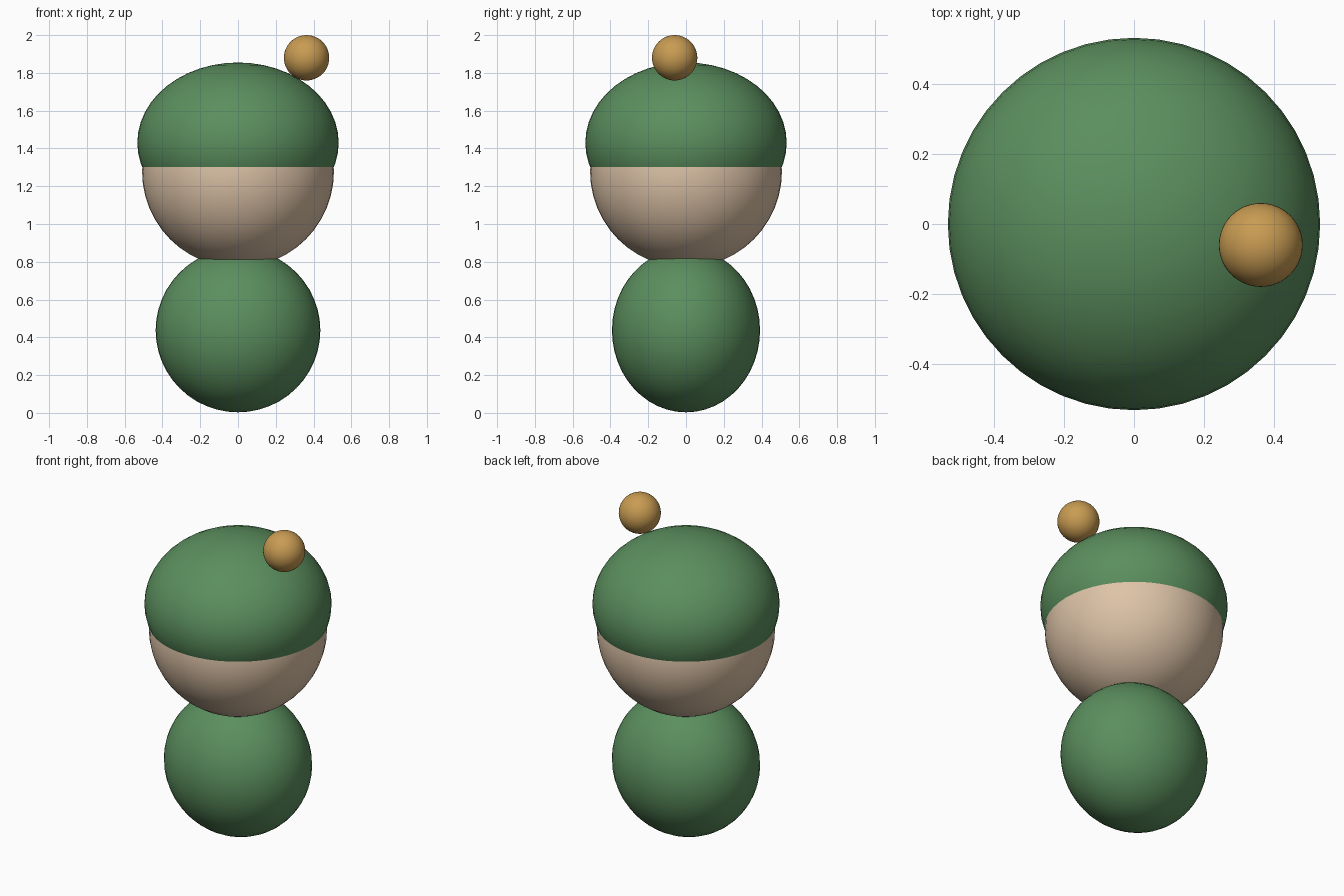
import bpy

if "Cube" in bpy.data.objects:
    bpy.data.objects.remove(bpy.data.objects["Cube"])


def material(name, rgb):
    mat = bpy.data.materials.new(name)
    mat.diffuse_color = (*rgb, 1.0)
    mat.use_nodes = True
    mat.node_tree.nodes["Principled BSDF"].inputs["Base Color"].default_value = mat.diffuse_color
    return mat


def ball(name, centre, radii, mat, segments=48, rings=24):
    """Smooth ellipsoid with the given centre and half-sizes."""
    bpy.ops.mesh.primitive_uv_sphere_add(
        segments=segments, ring_count=rings, radius=1, location=centre)
    obj = bpy.context.object
    obj.name = name
    obj.scale = radii
    bpy.ops.object.transform_apply(location=False, rotation=False, scale=True)
    bpy.ops.object.shade_smooth()
    obj.data.materials.append(mat)
    return obj


green = material("leaf green", (0.105, 0.275, 0.112))
skin = material("warm skin", (0.73, 0.55, 0.39))
gold = material("gold", (0.58, 0.33, 0.085))

# Body, slightly flattened front to back
ball("body", (0, 0, 0.437), (0.436, 0.392, 0.434), green)
# Round head sunk into the body
ball("head", (0, 0, 1.278), (0.508, 0.508, 0.508), skin)
# Wide squashed cap; its brim is where it meets the head
ball("cap", (0, 0, 1.43), (0.533, 0.533, 0.425), green)
# Bobble on the side of the cap
ball("bobble", (0.363, -0.06, 1.88), (0.12, 0.12, 0.12), gold)
